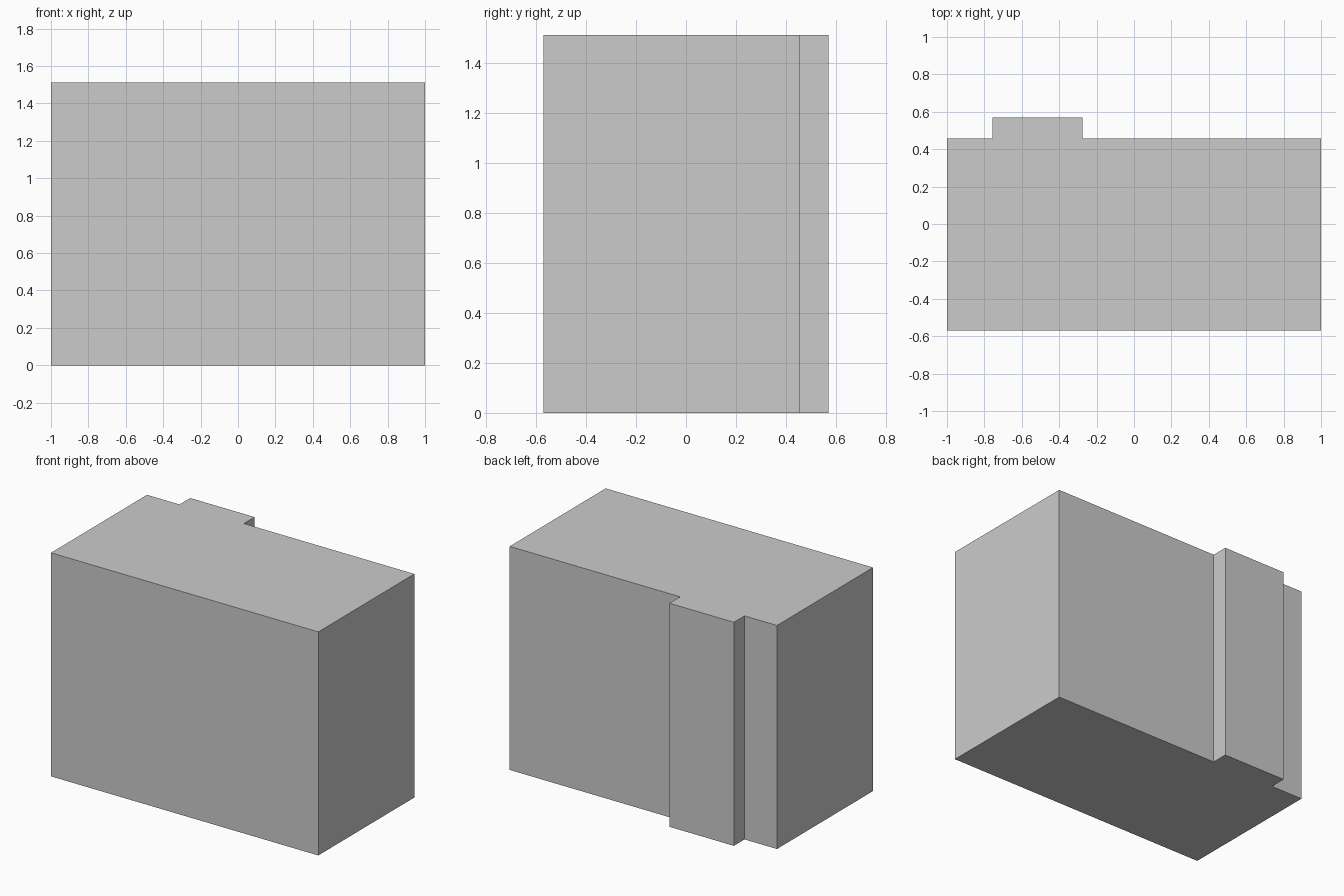
import bpy, bmesh

if "Cube" in bpy.data.objects:
    bpy.data.objects.remove(bpy.data.objects["Cube"])

HEIGHT = 1.512

# Footprint: rectangular block with a shallow full-height bay on the back
footprint = [(-1, -0.57), (1, -0.57), (1, 0.456), (-0.275, 0.456),
             (-0.275, 0.57), (-0.757, 0.57), (-0.757, 0.456), (-1, 0.456)]

bm = bmesh.new()
base = bm.faces.new([bm.verts.new((x, y, 0)) for x, y in footprint])

# Raise the footprint into a closed solid
top = bmesh.ops.extrude_face_region(bm, geom=[base], use_keep_orig=True)
verts = [g for g in top["geom"] if isinstance(g, bmesh.types.BMVert)]
bmesh.ops.translate(bm, verts=verts, vec=(0, 0, HEIGHT))
bmesh.ops.recalc_face_normals(bm, faces=bm.faces[:])

mesh = bpy.data.meshes.new("building_block")
bm.to_mesh(mesh)
bm.free()
block = bpy.data.objects.new("building_block", mesh)
bpy.context.collection.objects.link(block)
